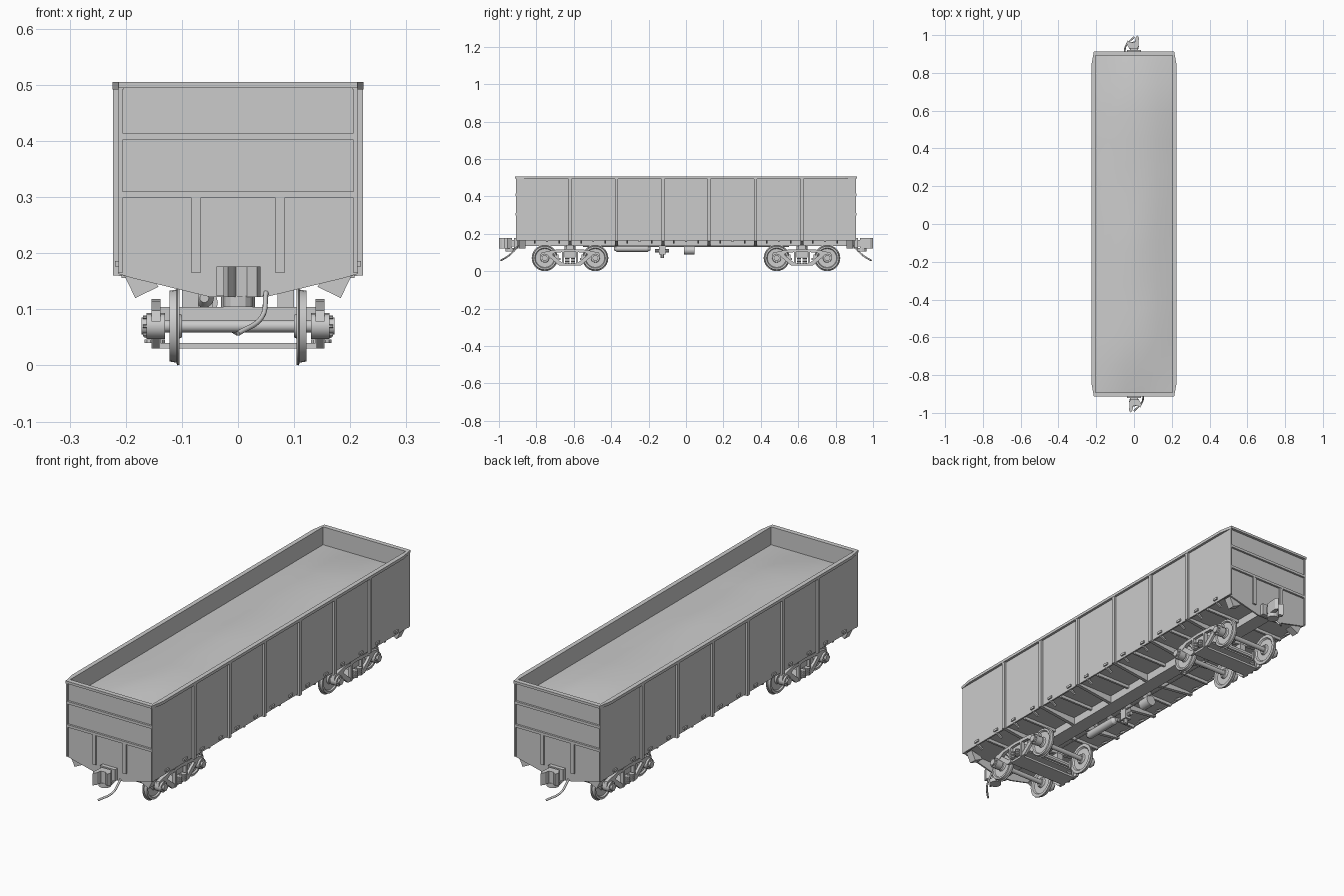
import bpy, bmesh, math, random
from mathutils import Matrix, Vector

if "Cube" in bpy.data.objects:
    bpy.data.objects.remove(bpy.data.objects["Cube"])

random.seed(4)
RIBS = [-0.62, -0.372, -0.124, 0.124, 0.372, 0.62]


def box(bm, x0, x1, y0, y1, z0, z1):
    m = Matrix.Translation(((x0 + x1) / 2, (y0 + y1) / 2, (z0 + z1) / 2))
    bmesh.ops.create_cube(bm, size=1, matrix=m @ Matrix.Diagonal((abs(x1 - x0), abs(y1 - y0), abs(z1 - z0), 1)))


def cyl(bm, a, b, r, n=12, r2=None):
    a, b = Vector(a), Vector(b)
    m = Matrix.Translation((a + b) / 2) @ (b - a).to_track_quat('Z', 'Y').to_matrix().to_4x4()
    bmesh.ops.create_cone(bm, cap_ends=True, segments=n, radius1=r, radius2=r if r2 is None else r2,
                          depth=(b - a).length, matrix=m)


def prism(bm, pts, axis, lo, hi):
    def at(p, t):
        v = list(p)
        v.insert(axis, t)
        return v
    face = bm.faces.new([bm.verts.new(at(p, lo)) for p in pts])
    ext = bmesh.ops.extrude_face_region(bm, geom=[face], use_keep_orig=True)
    d = Vector((0, 0, 0))
    d[axis] = hi - lo
    bmesh.ops.translate(bm, vec=d, verts=[v for v in ext['geom'] if isinstance(v, bmesh.types.BMVert)])


def finish(name, bm, smooth=False):
    bmesh.ops.recalc_face_normals(bm, faces=bm.faces)
    me = bpy.data.meshes.new(name)
    bm.to_mesh(me)
    bm.free()
    ob = bpy.data.objects.new(name, me)
    bpy.context.collection.objects.link(ob)
    if smooth:
        bpy.ops.object.select_all(action='DESELECT')
        ob.select_set(True)
        bpy.context.view_layer.objects.active = ob
        bpy.ops.object.shade_smooth_by_angle(angle=math.radians(35))
    return ob


def twin(ob, name, loc, turn=0):
    c = ob.copy()
    c.name = name
    c.location = loc
    c.rotation_euler.z = turn
    bpy.context.collection.objects.link(c)
    return c


# Side walls with tapered top rail, ribs and lower edge
walls, ribs, rails = bmesh.new(), bmesh.new(), bmesh.new()
for s in (-1, 1):
    box(walls, s * 0.206, s * 0.213, -0.91, 0.91, 0.165, 0.5)
    prism(rails, [(s * 0.204, -0.91), (s * 0.213, -0.91), (s * 0.224, -0.85), (s * 0.224, 0.85),
                  (s * 0.213, 0.91), (s * 0.204, 0.91)], 2, 0.492, 0.505)
    for y in RIBS:
        box(ribs, s * 0.212, s * 0.223, y - 0.008, y + 0.008, 0.16, 0.494)
finish("side_walls", walls)
finish("side_ribs", ribs)

# End walls with bars and posts
ends = bmesh.new()
for s in (-1, 1):
    half = [(0.213, 0.5), (0.213, 0.163), (0.19, 0.156), (0.05, 0.122)]
    prism(ends, half + [(-x, z) for x, z in reversed(half)], 1, s * 0.895, s * 0.902)
    for z in (0.304, 0.408):
        box(ends, -0.207, 0.207, s * 0.9, s * 0.911, z - 0.006, z + 0.006)
    for x in (-0.075, 0.075):
        box(ends, x - 0.008, x + 0.008, s * 0.9, s * 0.91, 0.165, 0.3)
    box(rails, -0.213, 0.213, s * 0.893, s * 0.914, 0.494, 0.505)
finish("end_walls", ends)
finish("top_rail", rails)

# Heaped load
load = bmesh.new()
bmesh.ops.create_grid(load, x_segments=5, y_segments=12, size=1)
for v in load.verts:
    x, y = v.co.x, v.co.y
    rise = max(0, 1 - x * x) * min(1, (1 - abs(y)) * 4)
    v.co = (x * 0.207, y * 0.896, 0.424 + rise * (0.035 + random.uniform(-0.006, 0.006)))
finish("load_surface", load, True)

# Floor, centre sill and cross beams
floor = bmesh.new()
box(floor, -0.207, 0.207, -0.897, 0.897, 0.17, 0.178)
finish("floor", floor)
frame = bmesh.new()
box(frame, -0.034, 0.034, -0.9, 0.9, 0.134, 0.171)
for s in (-1, 1):
    for y in RIBS:
        prism(frame, [(s * 0.215, 0.173), (s * 0.215, 0.16), (s * 0.034, 0.137), (s * 0.034, 0.173)],
              1, y - 0.008, y + 0.008)
    for i in range(7):
        y = -0.744 + i * 0.248
        box(frame, s * 0.03, s * 0.208, y - 0.005, y + 0.005, 0.156, 0.171)
finish("underframe", frame)

# Hatch hinges and latches along the lower edges
latches = bmesh.new()
for s in (-1, 1):
    for i in range(7):
        for d in (-0.065, 0.065):
            y = -0.744 + i * 0.248 + d
            box(latches, s * 0.2, s * 0.219, y - 0.012, y + 0.012, 0.176, 0.186)
            prism(latches, [(s * 0.206, 0.172), (s * 0.214, 0.166), (s * 0.185, 0.148), (s * 0.18, 0.155)],
                  1, y - 0.004, y + 0.004)
finish("hatch_latches", latches)

# Corner footsteps
steps = bmesh.new()
for s in (-1, 1):
    for e in (-1, 1):
        prism(steps, [(s * 0.204, 0.163), (s * 0.183, 0.12), (s * 0.142, 0.14), (s * 0.15, 0.152)],
              1, e * 0.858, e * 0.892)
finish("corner_steps", steps)

# Air tank and brake gear below the floor
gear = bmesh.new()
cyl(gear, (-0.06, -0.37, 0.12), (-0.06, -0.205, 0.12), 0.017, 16)
for y in (-0.385, -0.19):
    cyl(gear, (-0.06, y, 0.12), (-0.06, -0.37 if y < -0.3 else -0.205, 0.12), 0.008, 16, 0.017)
for y in (-0.33, -0.245):
    box(gear, -0.068, -0.052, y - 0.004, y + 0.004, 0.135, 0.172)
box(gear, -0.075, -0.045, -0.145, -0.11, 0.09, 0.172)
cyl(gear, (-0.06, -0.165, 0.108), (-0.06, -0.09, 0.108), 0.009, 10)
cyl(gear, (-0.06, -0.127, 0.07), (-0.06, -0.127, 0.1), 0.01, 10)
cyl(gear, (-0.06, -0.012, 0.112), (-0.06, 0.045, 0.112), 0.024, 16)
box(gear, -0.072, -0.048, 0.005, 0.03, 0.13, 0.172)
cyl(gear, (-0.05, -0.55, 0.132), (-0.05, 0.55, 0.132), 0.003, 6)
finish("brake_gear", gear, True)

# Wheelsets: turned wheel profile spun round the axle
PROFILE = [(0.1, 0.014), (0.1, 0.02), (0.109, 0.024), (0.11, 0.05), (0.104, 0.055), (0.104, 0.069), (0.108, 0.07),
           (0.11, 0.065), (0.122, 0.063), (0.122, 0.054), (0.116, 0.05), (0.115, 0.024), (0.122, 0.02), (0.122, 0.01)]
ws = bmesh.new()
for s in (-1, 1):
    vs = [ws.verts.new((s * x, 0, r)) for x, r in PROFILE]
    es = [ws.edges.new(p) for p in zip(vs, vs[1:])]
    bmesh.ops.spin(ws, geom=vs + es, cent=(0, 0, 0), axis=(1, 0, 0), angle=math.tau, steps=28, use_merge=True)
cyl(ws, (-0.15, 0, 0), (0.15, 0, 0), 0.011, 14)
wheelset = finish("wheelset_1", ws, True)
wheelset.location = (0, -0.755, 0.07)
for i, y in enumerate((-0.485, 0.485, 0.755)):
    twin(wheelset, f"wheelset_{i + 2}", (0, y, 0.07))

# Bogie: side frames, bolster, springs, axle boxes and brake beams
bg = bmesh.new()
box(bg, -0.142, 0.142, -0.03, 0.03, 0.072, 0.104)
box(bg, -0.148, 0.148, -0.04, 0.04, 0.03, 0.04)
cyl(bg, (0, 0, 0.1), (0, 0, 0.136), 0.03, 16)
for s in (-1, 1):
    x0, x1 = s * 0.138, s * 0.154
    for e in (-1, 1):
        prism(bg, [(0, 0.118), (e * 0.085, 0.114), (e * 0.155, 0.098), (e * 0.16, 0.078), (e * 0.112, 0.078),
                   (e * 0.08, 0.099), (0, 0.104)], 0, x0, x1)
        prism(bg, [(e * 0.1, 0.092), (e * 0.114, 0.078), (e * 0.058, 0.03), (e * 0.036, 0.03), (e * 0.036, 0.04)],
              0, x0 + s * 0.002, x1 - s * 0.002)
        box(bg, x0, x1, e * 0.032, e * 0.042, 0.03, 0.108)
        y = e * 0.135
        cyl(bg, (s * 0.13, y, 0.07), (s * 0.163, y, 0.07), 0.023, 16)
        cyl(bg, (s * 0.163, y, 0.07), (s * 0.172, y, 0.07), 0.015, 12)
        for k in range(6):
            a = k * math.tau / 6
            py, pz = y + 0.018 * math.cos(a), 0.07 + 0.018 * math.sin(a)
            cyl(bg, (s * 0.16, py, pz), (s * 0.169, py, pz), 0.003, 6)
        box(bg, s * 0.1, s * 0.12, e * 0.062, e * 0.072, 0.052, 0.09)
        for dx in (0.141, 0.156):
            for k in range(4):
                z = 0.04 + k * 0.0085
                cyl(bg, (s * dx, e * 0.015, z), (s * dx, e * 0.015, z + 0.006), 0.011, 10)
    box(bg, s * 0.07, s * 0.1, -0.018, 0.018, 0.1, 0.14)
for e in (-1, 1):
    box(bg, -0.12, 0.12, e * 0.052, e * 0.062, 0.06, 0.07)
bogie = finish("bogie_front", bg, True)
bogie.location = (0, -0.62, 0)
twin(bogie, "bogie_rear", (0, 0.62, 0), math.pi)

# Coupler: shank, jaw head and guard arm
cp = bmesh.new()
box(cp, -0.018, 0.018, -0.95, -0.89, 0.132, 0.166)
box(cp, -0.038, 0.036, -0.92, -0.9, 0.124, 0.176)
prism(cp, [(-0.022, -0.93), (0.025, -0.93), (0.04, -0.955), (0.034, -0.972), (0.016, -0.96), (-0.004, -0.963),
           (-0.008, -0.985), (-0.018, -1.0), (-0.026, -0.985)], 2, 0.122, 0.176)
cyl(cp, (0, -0.94, 0.104), (0, -0.94, 0.124), 0.026, 12)
coupler = finish("coupler_front", cp)
twin(coupler, "coupler_rear", (0, 0, 0), math.pi)

# Brake hose
cu = bpy.data.curves.new("brake_hose_front", 'CURVE')
cu.dimensions = '3D'
cu.bevel_depth, cu.bevel_resolution, cu.resolution_u, cu.use_fill_caps = 0.0045, 2, 6, True
sp = cu.splines.new('BEZIER')
sp.bezier_points.add(2)
for p, co in zip(sp.bezier_points, [(0.05, -0.9, 0.13), (0.042, -0.945, 0.085), (0.0, -0.99, 0.057)]):
    p.co = co
    p.handle_left_type = p.handle_right_type = 'AUTO'
hose = bpy.data.objects.new("brake_hose_front", cu)
bpy.context.collection.objects.link(hose)
bpy.ops.object.select_all(action='DESELECT')
hose.select_set(True)
bpy.context.view_layer.objects.active = hose
bpy.ops.object.convert(target='MESH')
twin(bpy.context.view_layer.objects.active, "brake_hose_rear", (0, 0, 0), math.pi)
